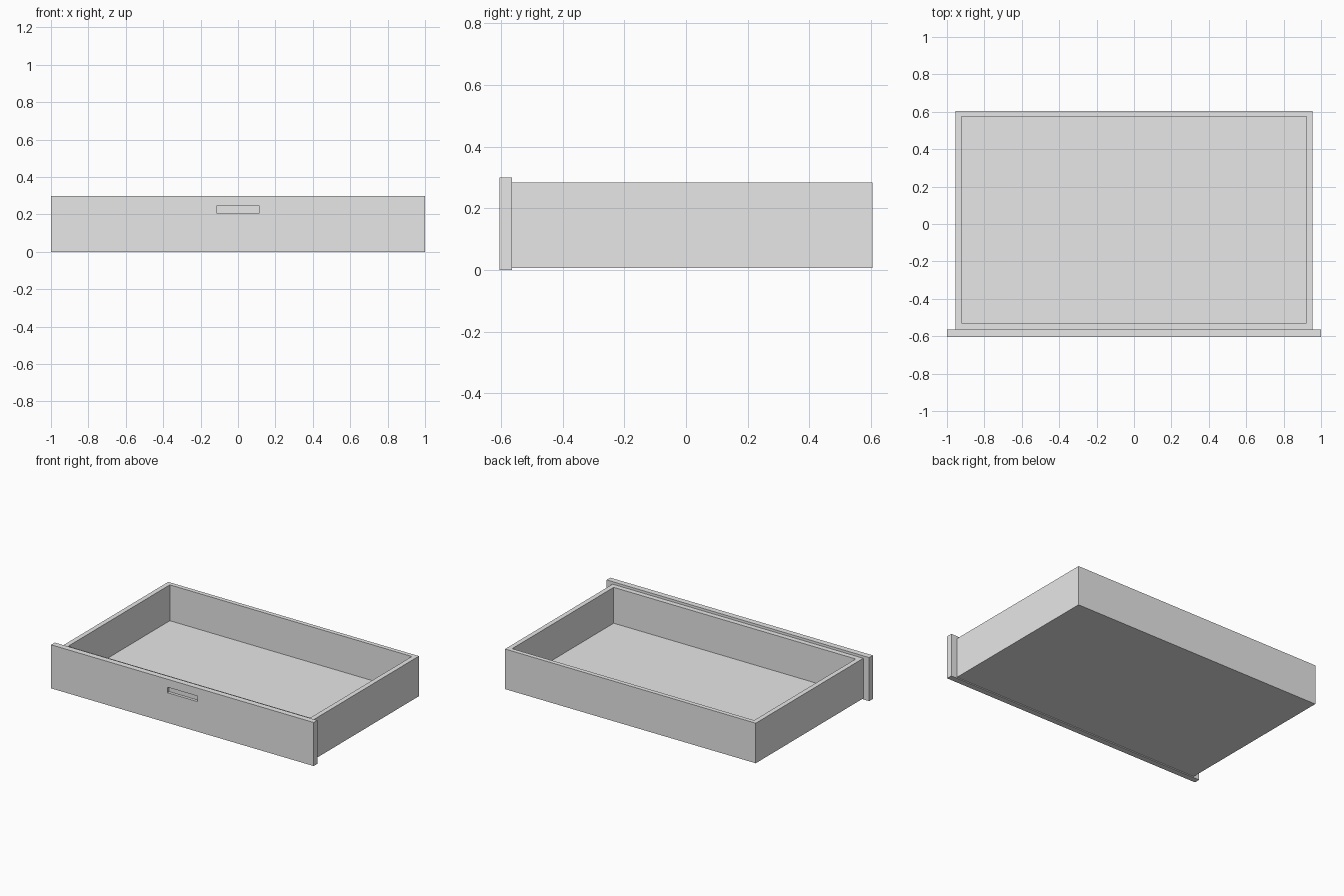
import bpy
import bmesh
from mathutils import Vector

default = bpy.data.objects.get("Cube")
if default:
    bpy.data.objects.remove(default, do_unlink=True)

grey = bpy.data.materials.new("light grey")
grey.use_nodes = True
colour = (0.8, 0.8, 0.8, 1)
grey.diffuse_color = colour
grey.node_tree.nodes["Principled BSDF"].inputs["Base Color"].default_value = colour


def carved_block(name, low, high, direction, pocket_low, pocket_high, depth):
    """Block with a rectangular pocket sunk into the face looking along direction."""
    low, high = Vector(low), Vector(high)
    pocket_low, pocket_high = Vector(pocket_low), Vector(pocket_high)
    direction = Vector(direction)
    bm = bmesh.new()
    bmesh.ops.create_cube(bm, size=1)
    for v in bm.verts:
        v.co = [high[i] if v.co[i] > 0 else low[i] for i in range(3)]
    bm.normal_update()

    # Inset the chosen face and fit the inner ring to the pocket outline
    face = max(bm.faces, key=lambda f: f.normal.dot(direction))
    centre = face.calc_center_median()
    bmesh.ops.inset_region(bm, faces=[face], thickness=0.01)
    for v in face.verts:
        for i in range(3):
            if direction[i] == 0:
                v.co[i] = pocket_high[i] if v.co[i] > centre[i] else pocket_low[i]

    # Sink the pocket floor
    floor = bmesh.ops.extrude_discrete_faces(bm, faces=[face])["faces"][0]
    bmesh.ops.translate(bm, verts=floor.verts[:], vec=direction * -depth)
    bmesh.ops.recalc_face_normals(bm, faces=bm.faces[:])

    mesh = bpy.data.meshes.new(name)
    bm.to_mesh(mesh)
    bm.free()
    mesh.materials.append(grey)
    obj = bpy.data.objects.new(name, mesh)
    bpy.context.collection.objects.link(obj)
    return obj


# Open tray with thin walls
carved_block("drawer_box", (-0.955, -0.565, 0.007), (0.955, 0.605, 0.283),
             (0, 0, 1), (-0.922, -0.53, 0), (0.922, 0.575, 0), 0.247)

# Wider front board with a recessed finger pull
carved_block("drawer_front", (-1, -0.605, 0), (1, -0.565, 0.3),
             (0, -1, 0), (-0.115, 0, 0.207), (0.115, 0, 0.245), 0.02)
